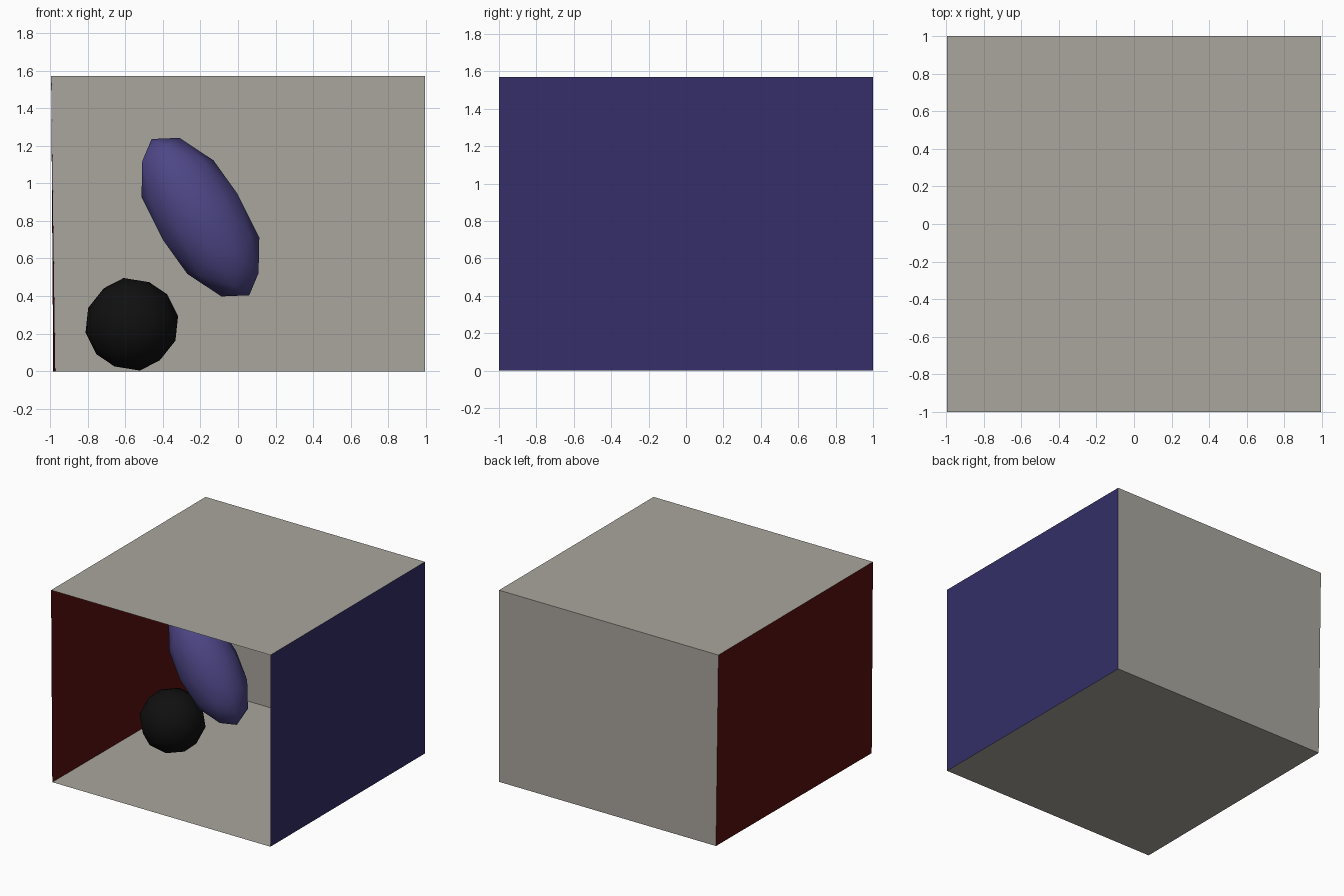
import bpy
from math import radians

if "Cube" in bpy.data.objects:
    bpy.data.objects.remove(bpy.data.objects["Cube"])


def material(name, rgb):
    m = bpy.data.materials.new(name)
    m.diffuse_color = (*rgb, 1)
    m.use_nodes = True
    m.node_tree.nodes["Principled BSDF"].inputs["Base Color"].default_value = m.diffuse_color
    return m


white = material("warm_white", (0.40, 0.38, 0.34))
red = material("red", (0.10, 0.005, 0.005))
blue = material("blue", (0.035, 0.028, 0.14))
violet = material("violet", (0.075, 0.062, 0.24))
black = material("black", (0.005, 0.005, 0.005))


def panel(name, corners, mat):
    mesh = bpy.data.meshes.new(name)
    mesh.from_pydata(corners, [], [(0, 1, 2, 3)])
    mesh.materials.append(mat)
    ob = bpy.data.objects.new(name, mesh)
    bpy.context.collection.objects.link(ob)


def ball(name, centre, scale, rotation, mat):
    bpy.ops.mesh.primitive_ico_sphere_add(subdivisions=2, radius=1,
                                          location=centre, rotation=rotation)
    ob = bpy.context.object
    ob.name = name
    ob.scale = scale
    ob.data.materials.append(mat)
    bpy.ops.object.shade_smooth()


# room corners: the left wall leans in slightly towards the floor and back
W, D, H = 0.994, 1.0, 1.57
fl, bl = (-0.983, -D, 0), (-0.972, D, 0)
fr, br = (W, -D, 0), (W, D, 0)
FL, BL, FR, BR = (-W, -D, H), (-W, D, H), (W, -D, H), (W, D, H)

# open-fronted room, faces pointing inwards
panel("floor", (fl, fr, br, bl), white)
panel("ceiling", (FL, BL, BR, FR), white)
panel("back_wall", (bl, br, BR, BL), white)
panel("left_wall", (fl, bl, BL, FL), red)
panel("right_wall", (fr, FR, BR, br), blue)

# the two solids inside
ball("black_sphere", (-0.565, -0.04, 0.25), (0.25, 0.25, 0.25),
     (radians(20), radians(15), radians(10)), black)
ball("tilted_ellipsoid", (-0.20, -0.10, 0.82), (0.245, 0.235, 0.49),
     (0, radians(-32), 0), violet)
